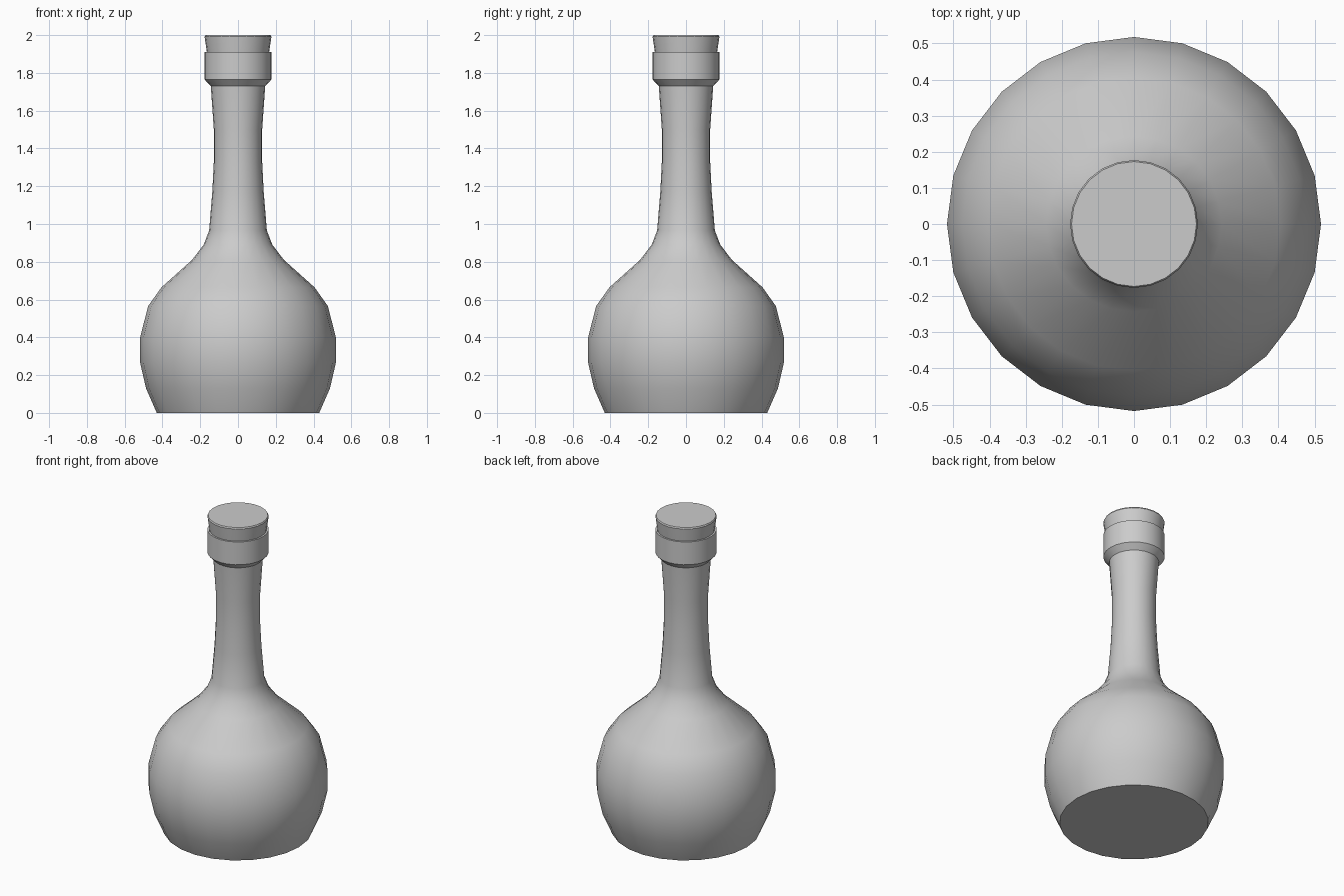
import bpy
from math import cos, sin, pi, radians

if "Cube" in bpy.data.objects:
    bpy.data.objects.remove(bpy.data.objects["Cube"])


def lathe(name, profile, sides=24):
    """Turn (radius, height) points around z, with flat caps at both ends."""
    verts = [(r * cos(2 * pi * i / sides), r * sin(2 * pi * i / sides), z)
             for r, z in profile for i in range(sides)]
    faces = []
    for k in range(len(profile) - 1):
        for i in range(sides):
            j = (i + 1) % sides
            a, b = k * sides, (k + 1) * sides
            faces.append((a + i, a + j, b + j, b + i))
    faces.append(tuple(reversed(range(sides))))
    top = (len(profile) - 1) * sides
    faces.append(tuple(range(top, top + sides)))
    mesh = bpy.data.meshes.new(name)
    mesh.from_pydata(verts, [], faces)
    obj = bpy.data.objects.new(name, mesh)
    bpy.context.collection.objects.link(obj)
    bpy.ops.object.select_all(action='DESELECT')
    obj.select_set(True)
    bpy.context.view_layer.objects.active = obj
    bpy.ops.object.shade_smooth_by_angle(angle=radians(32))
    return obj


# Round body, narrow neck and thick collar, with a shallow mouth
lathe("bottle", [
    (0.43, 0), (0.487, 0.13), (0.518, 0.265), (0.518, 0.40), (0.476, 0.565),
    (0.405, 0.665), (0.243, 0.81), (0.182, 0.89), (0.153, 0.965),
    (0.136, 1.17), (0.128, 1.33), (0.128, 1.50), (0.144, 1.73),
    (0.177, 1.765), (0.177, 1.91), (0.166, 1.91), (0.160, 1.87)])

# Tapered stopper, slightly softened at the top rim
lathe("stopper", [(0.159, 1.87), (0.165, 1.91), (0.177, 1.992), (0.173, 2.0)])
